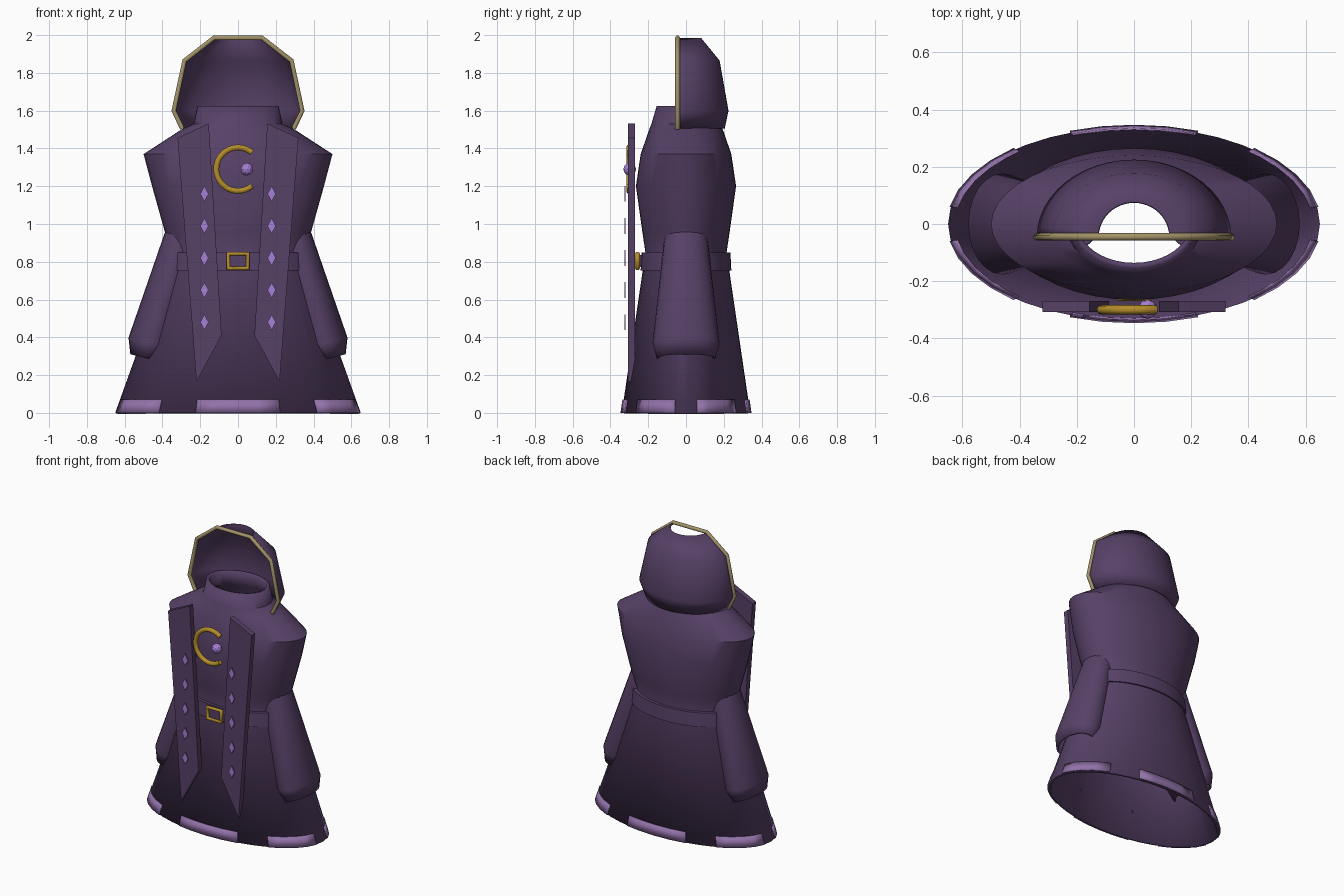
import bpy, bmesh, math
from mathutils import Vector

if "Cube" in bpy.data.objects:
    bpy.data.objects.remove(bpy.data.objects["Cube"])


def material(name, rgb):
    m = bpy.data.materials.new(name)
    m.diffuse_color = (*rgb, 1)
    m.use_nodes = True
    m.node_tree.nodes["Principled BSDF"].inputs["Base Color"].default_value = m.diffuse_color
    return m


PURPLE = material("purple cloth", (0.095, 0.053, 0.137))
LAVENDER = material("lavender trim", (0.29, 0.17, 0.40))
GEM = material("violet gem", (0.38, 0.21, 0.66))
GOLD = material("gold metal", (0.46, 0.27, 0.025))
TAN = material("tan piping", (0.36, 0.29, 0.14))


def finish(name, bm, mat, smooth=True, thick=0.0, mirror=False, angle=40):
    me = bpy.data.meshes.new(name)
    bm.to_mesh(me)
    bm.free()
    me.materials.append(mat)
    ob = bpy.data.objects.new(name, me)
    bpy.context.collection.objects.link(ob)
    if smooth:
        bpy.ops.object.select_all(action='DESELECT')
        ob.select_set(True)
        bpy.context.view_layer.objects.active = ob
        bpy.ops.object.shade_smooth_by_angle(angle=math.radians(angle))
    if thick:
        mod = ob.modifiers.new("thickness", 'SOLIDIFY')
        mod.thickness, mod.offset = thick, -1
    if mirror:
        ob.modifiers.new("mirror", 'MIRROR')
    return ob


def loft(bm, rings, a0=0, a1=360, n=40):
    """Skin ellipse rings (centre, rx, ry, tilt), listed from the bottom up."""
    closed = a1 - a0 == 360
    rows = []
    for c, rx, ry, tilt in rings:
        ax = Vector((math.cos(tilt), 0, math.sin(tilt)))
        row = []
        for i in range(n if closed else n + 1):
            a = math.radians(a0 + (a1 - a0) * i / n)
            row.append(bm.verts.new(Vector(c) + ax * (rx * math.cos(a))
                                    + Vector((0, ry * math.sin(a), 0))))
        rows.append(row)
    for lo, hi in zip(rows, rows[1:]):
        for i in range(n):
            j = (i + 1) % len(lo)
            bm.faces.new((lo[i], lo[j], hi[j], hi[i]))


def prism(bm, outline, y0, y1):
    """Extrude an outline in the x-z plane from y0 (front) to y1."""
    front = [bm.verts.new((x, y0, z)) for x, z in outline]
    back = [bm.verts.new((x, y1, z)) for x, z in outline]
    bm.faces.new(front)
    bm.faces.new(back[::-1])
    for i in range(len(outline)):
        j = (i + 1) % len(outline)
        bm.faces.new((front[i], back[i], back[j], front[j]))
    bmesh.ops.recalc_face_normals(bm, faces=bm.faces)


def tube(name, points, y, radius, mat, closed=False):
    cu = bpy.data.curves.new(name, 'CURVE')
    cu.dimensions = '3D'
    cu.bevel_depth, cu.bevel_resolution = radius, 3
    cu.use_fill_caps = True
    sp = cu.splines.new('POLY')
    sp.points.add(len(points) - 1)
    for p, (x, z) in zip(sp.points, points):
        p.co = (x, y, z, 1)
    sp.use_cyclic_u = closed
    cu.materials.append(mat)
    ob = bpy.data.objects.new(name, cu)
    bpy.context.collection.objects.link(ob)


# robe body with shoulders and collar
bm = bmesh.new()
profile = [(0, .65, .34), (.85, .345, .215), (.95, .385, .23), (1.2, .455, .265),
           (1.37, .50, .24), (1.5, .30, .195), (1.53, .235, .183), (1.625, .215, .155)]
loft(bm, [((0, 0, z), rx, ry, 0) for z, rx, ry in profile])
finish("robe_body", bm, PURPLE, thick=0.02)

# six lavender plates around the hem
bm = bmesh.new()
for k in range(6):
    mid = 90 + 60 * k
    loft(bm, [((0, 0, z), .655 - z * .36, .347 - z * .147, 0) for z in (0, .07)],
         mid - 20, mid + 20, 4)
finish("hem_trim", bm, LAVENDER, thick=0.009)

# belt
bm = bmesh.new()
loft(bm, [((0, 0, z), rx, ry, 0) for z, rx, ry in
          ((.755, .37, .215), (.755, .385, .24), (.85, .375, .235), (.85, .34, .21))])
finish("belt", bm, PURPLE)

# sleeves, narrowing at the cuff
bm = bmesh.new()
loft(bm, [((.485, 0, .29), .0875, .155, .235), ((.46, 0, .37), .123, .177, .235),
          ((.30, 0, .92), .094, .115, .29), ((.20, 0, 1.25), .08, .085, .29)], n=24)
finish("sleeve", bm, PURPLE, thick=0.012, mirror=True)

# hood shell, open at the front and crown
bm = bmesh.new()
hood = [(1.505, .295, .205), (1.6, .34, .225), (1.865, .283, .178), (1.985, .128, .08)]
loft(bm, [((0, -.045, z), w, back + .045, 0) for z, w, back in hood], 0, 180, 24)
finish("hood", bm, PURPLE, thick=0.008)

# piping along the hood opening
half = [(w, z) for z, w, _ in hood]
tube("hood_piping", half + [(-x, z) for x, z in half[::-1]], -.045, .013, TAN)

# hanging front panels
bm = bmesh.new()
prism(bm, [(.32, 1.455), (.155, 1.533), (.087, .41), (.22, .165)], -.308, -.27)
finish("front_panel", bm, PURPLE, smooth=False, mirror=True)

# diamond studs down the panels
bm = bmesh.new()
for k in range(5):
    z = 1.16 - .17 * k
    prism(bm, [(.178 + dx, z + dz) for dx, dz in
               ((.022, 0), (0, .042), (-.022, 0), (0, -.042))], -.326, -.319)
finish("diamond_stud", bm, GEM, smooth=False, mirror=True)

# crescent brooch and its gem
arc = [math.radians(50 + 260 * i / 28) for i in range(29)]
tube("crescent_brooch", [(.115 * math.cos(a), 1.29 + .115 * math.sin(a)) for a in arc],
     -.30, .016, GOLD)
bm = bmesh.new()
bmesh.ops.create_icosphere(bm, subdivisions=2, radius=.034)
bmesh.ops.translate(bm, verts=bm.verts, vec=(.047, -.298, 1.29))
finish("brooch_gem", bm, GEM, smooth=False)

# square belt buckle
tube("belt_buckle", [(-.052, .765), (.052, .765), (.052, .843), (-.052, .843)],
     -.257, .013, GOLD, closed=True)
bm = bmesh.new()
prism(bm, [(-.042, .772), (.042, .772), (.042, .836), (-.042, .836)], -.254, -.23)
finish("buckle_inlay", bm, PURPLE, smooth=False)
